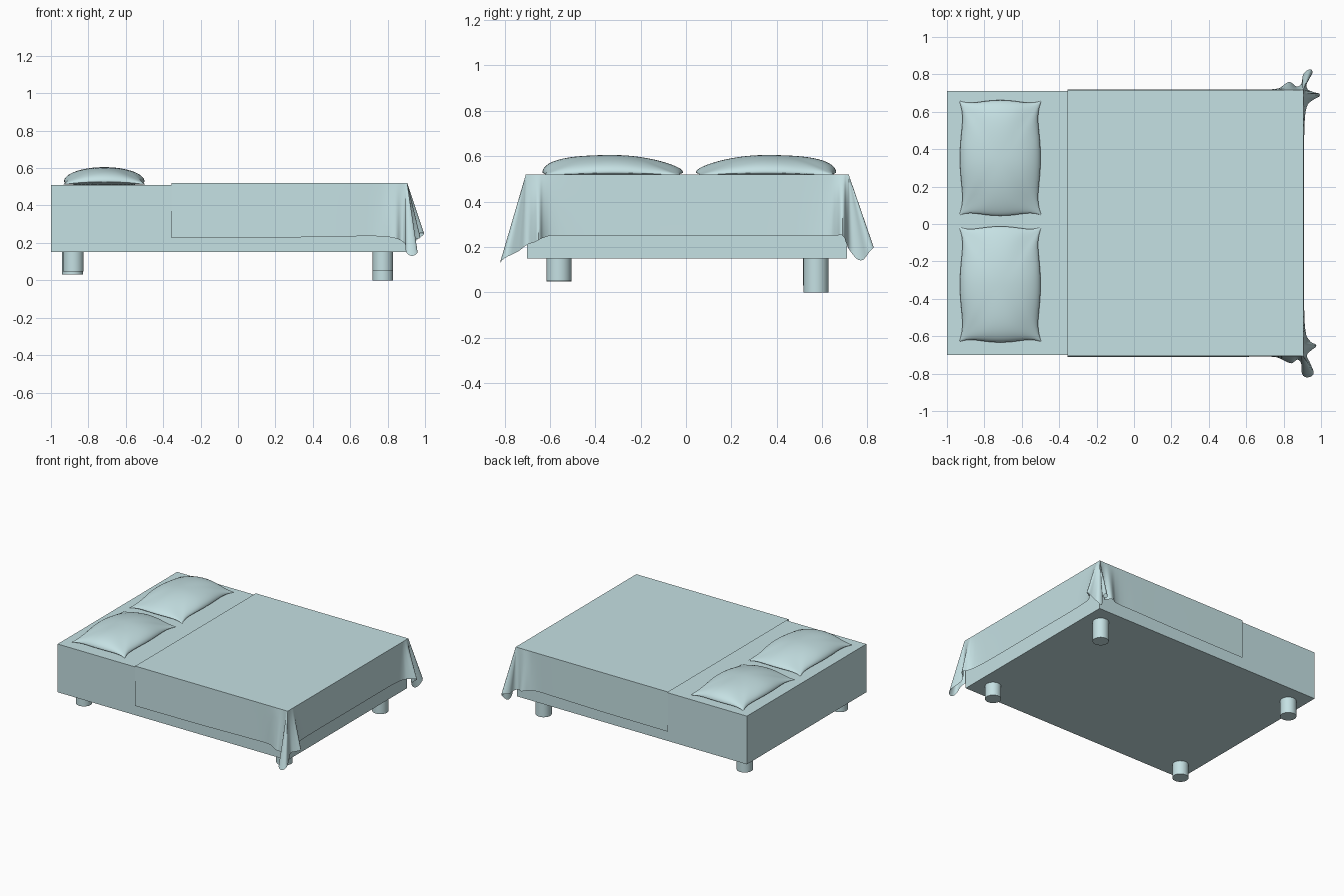
import bpy, bmesh
from math import sin, pi
from mathutils import Vector

if "Cube" in bpy.data.objects:
    bpy.data.objects.remove(bpy.data.objects["Cube"])

mat = bpy.data.materials.new("soft_teal")
mat.diffuse_color = (0.56, 0.75, 0.77, 1)
mat.use_nodes = True
mat.node_tree.nodes["Principled BSDF"].inputs["Base Color"].default_value = mat.diffuse_color


def finish(name, bm, smooth=False):
    mesh = bpy.data.meshes.new(name)
    bm.to_mesh(mesh)
    bm.free()
    ob = bpy.data.objects.new(name, mesh)
    bpy.context.collection.objects.link(ob)
    mesh.materials.append(mat)
    if smooth:
        bpy.context.view_layer.objects.active = ob
        ob.select_set(True)
        bpy.ops.object.shade_smooth_by_angle(angle=0.7)
        ob.select_set(False)
    return ob


def box(name, lo, hi):
    bm = bmesh.new()
    bmesh.ops.create_cube(bm, size=1)
    for v in bm.verts:
        v.co = [l + (c + 0.5) * (h - l) for c, l, h in zip(v.co, lo, hi)]
    finish(name, bm)


def grid_faces(bm, rows, flip=False):
    for a, b in zip(rows, rows[1:]):
        for i in range(len(a) - 1):
            q = [a[i], a[i + 1], b[i + 1], b[i]]
            bm.faces.new(q[::-1] if flip else q)


# base and mattress
box("bed_base", (-1, -0.70, 0.15), (0.90, 0.71, 0.33))
box("mattress", (-1, -0.70, 0.33), (0.90, 0.71, 0.51))

# legs, each with its own length
for name, x, y, z in [("front_head_leg", -0.88, -0.56, 0.048), ("back_head_leg", -0.885, 0.57, 0.03),
                      ("front_foot_leg", 0.775, -0.56, 0.05), ("back_foot_leg", 0.775, 0.573, 0.0)]:
    bpy.ops.mesh.primitive_cylinder_add(vertices=32, radius=0.055, depth=0.16 - z,
                                        location=(x, y, (0.16 + z) / 2))
    leg = bpy.context.object
    leg.name = name
    leg.data.materials.append(mat)
    bpy.ops.object.shade_smooth_by_angle()
    leg.select_set(False)


# pillows: puffed top and nearly flat bottom joined at a seam, pinched corners
def pillow(name, cy, hy, side):
    bm = bmesh.new()
    nu, nv = 32, 44
    for top in (True, False):
        rows = []
        for j in range(nv + 1):
            row = []
            for i in range(nu + 1):
                u, v = sin(pi / 2 * (2 * i / nu - 1)), sin(pi / 2 * (2 * j / nv - 1))
                x = 0.22 * u * (1 - 0.07 * sin(pi * v * v) - 0.02 * (1 - v * v))
                y = hy * v * (1 - 0.04 * sin(pi * u * u) + 0.01 * (1 - u * u))
                puff = max(0, (1 - u * u) * (1 - v * v)) ** 0.5
                wrinkle = 0.008 * sin(9 * (abs(u) - abs(v))) * u * u * v * v * puff
                seam = 0.512 + 0.016 * (1 - min(u * u, v * v))
                z = seam + (0.077 * puff * (1 + 0.25 * v * side * abs(v)) + wrinkle if top else -0.02 * puff)
                row.append(bm.verts.new((-0.715 + x, cy + y, z)))
            rows.append(row)
        grid_faces(bm, rows, not top)
    bmesh.ops.remove_doubles(bm, verts=bm.verts, dist=0.0003)
    finish(name, bm, True)


pillow("front_pillow", -0.323, 0.307, -1)
pillow("back_pillow", 0.353, 0.306, 1)

# blanket hem, walked from the front side around the foot to the back side
hem = [(-0.355, -0.710, 0.225), (0.2, -0.710, 0.228), (0.6, -0.710, 0.235), (0.76, -0.712, 0.235),
       (0.84, -0.745, 0.225), (0.875, -0.725, 0.21), (0.895, -0.75, 0.19), (0.90, -0.805, 0.15),
       (0.93, -0.82, 0.13), (0.96, -0.80, 0.15), (0.94, -0.74, 0.18), (0.925, -0.70, 0.21),
       (0.955, -0.67, 0.22), (0.975, -0.65, 0.23), (0.945, -0.63, 0.24), (0.92, -0.59, 0.25),
       (0.91, -0.45, 0.25), (0.91, 0.0, 0.25), (0.91, 0.45, 0.25), (0.915, 0.58, 0.25),
       (0.93, 0.64, 0.25), (0.96, 0.665, 0.25), (0.995, 0.69, 0.25), (0.96, 0.705, 0.22),
       (0.925, 0.725, 0.18), (0.93, 0.77, 0.14), (0.955, 0.81, 0.18), (0.94, 0.827, 0.20),
       (0.905, 0.80, 0.20), (0.895, 0.75, 0.21), (0.87, 0.735, 0.22), (0.83, 0.76, 0.225),
       (0.77, 0.724, 0.235), (0.6, 0.720, 0.235), (0.2, 0.720, 0.228), (-0.355, 0.720, 0.225)]
pts = [Vector(p) for p in hem]
path = []
for i in range(len(pts) - 1):
    a, b, c, d = pts[max(i - 1, 0)], pts[i], pts[i + 1], pts[min(i + 2, len(pts) - 1)]
    # finite tangents scaled to the span avoid overshoot next to long runs
    span = (c - b).length
    m0 = (c - a).normalized() * span
    m1 = (d - b).normalized() * span
    for k in range(4):
        t = k / 4
        path.append((2 * t**3 - 3 * t**2 + 1) * b + (t**3 - 2 * t**2 + t) * m0
                    + (3 * t**2 - 2 * t**3) * c + (t**3 - t**2) * m1)
path.append(pts[-1])

bm = bmesh.new()
rows = []
TOP = 0.52
for k in range(13):
    t = k / 12
    row = []
    for p in path:
        top = Vector((min(p.x, 0.905), min(max(p.y, -0.706), 0.717), TOP))
        row.append(bm.verts.new(top.lerp(p, t)))
    rows.append(row)
grid_faces(bm, rows, True)
bm.faces.new([bm.verts.new(c) for c in ((-0.355, -0.706, TOP), (0.905, -0.706, TOP),
                                        (0.905, 0.717, TOP), (-0.355, 0.717, TOP))])
bmesh.ops.remove_doubles(bm, verts=bm.verts, dist=0.0003)
finish("blanket", bm, True)
